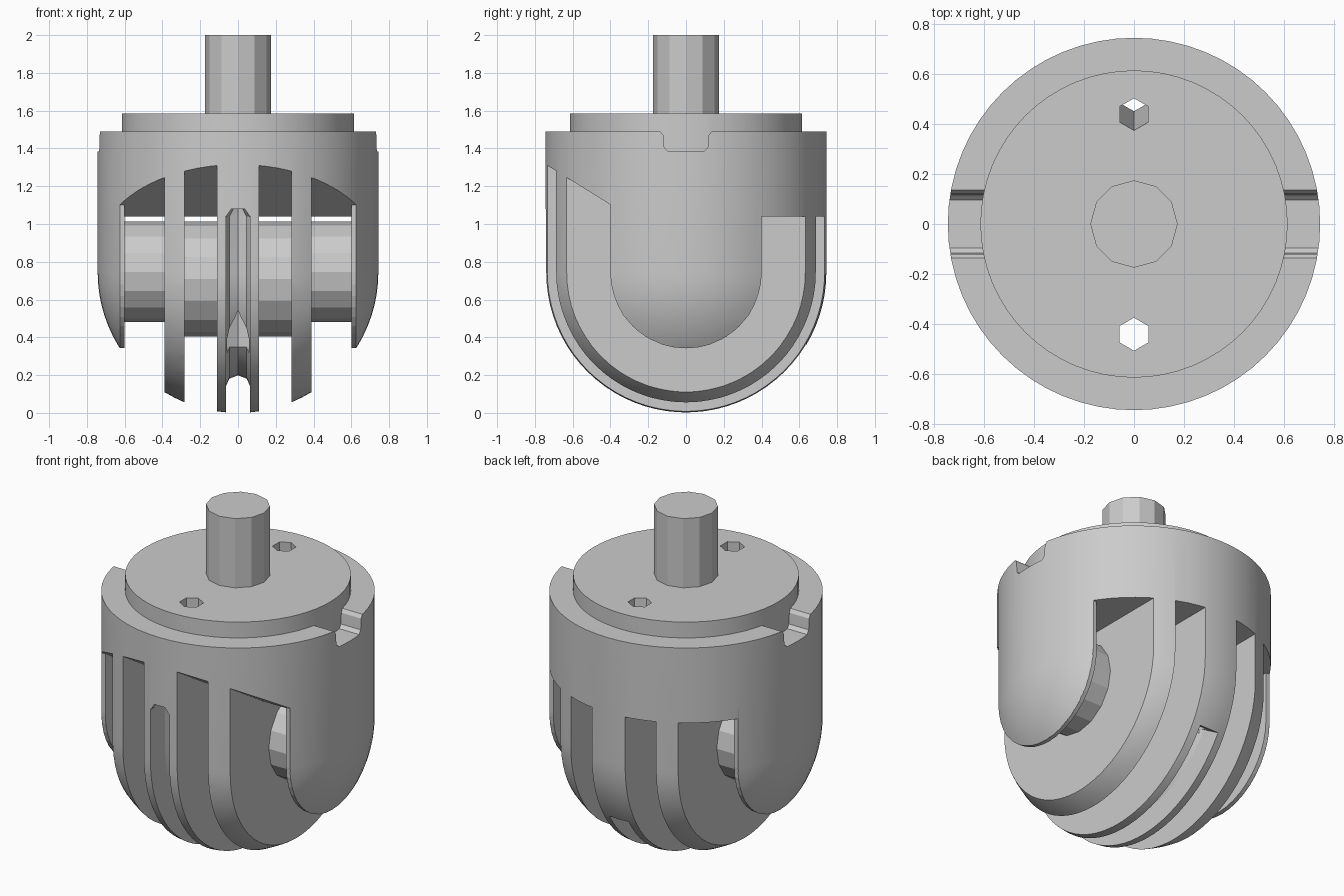
import bpy, bmesh
from math import pi, sin, cos, radians
from mathutils import Vector, Matrix

if "Cube" in bpy.data.objects:
    bpy.data.objects.remove(bpy.data.objects["Cube"])

R = 0.743          # ball and barrel radius, ball centre height


def make(name, bm):
    bmesh.ops.recalc_face_normals(bm, faces=bm.faces)
    me = bpy.data.meshes.new(name)
    bm.to_mesh(me)
    bm.free()
    ob = bpy.data.objects.new(name, me)
    bpy.context.collection.objects.link(ob)
    return ob


def loft(name, rings):
    """Skin closed rings of points and cap both ends."""
    bm = bmesh.new()
    vs = [[bm.verts.new(p) for p in r] for r in rings]
    n = len(vs[0])
    for a, b in zip(vs, vs[1:]):
        for i in range(n):
            j = (i + 1) % n
            bm.faces.new((a[i], a[j], b[j], b[i]))
    bm.faces.new(vs[0])
    bm.faces.new(vs[-1][::-1])
    return make(name, bm)


def slab(name, yz, x0, x1):
    return loft(name, [[(x, y, z) for y, z in yz] for x in (x0, x1)])


def rod(name, a, b, r, sides):
    a, b = Vector(a), Vector(b)
    bm = bmesh.new()
    m = Matrix.Translation((a + b) / 2) @ (b - a).to_track_quat('Z', 'Y').to_matrix().to_4x4()
    bmesh.ops.create_cone(bm, cap_ends=True, segments=sides, radius1=r, radius2=r,
                          depth=(b - a).length, matrix=m)
    return make(name, bm)


def boolean(ob, other, op='DIFFERENCE', keep=False):
    m = ob.modifiers.new(op, 'BOOLEAN')
    m.operation, m.solver, m.object = op, 'EXACT', other
    bpy.context.view_layer.objects.active = ob
    bpy.ops.object.modifier_apply(modifier=m.name)
    if not keep:
        bpy.data.objects.remove(other)


def smooth(ob, angle):
    bpy.ops.object.select_all(action='DESELECT')
    ob.select_set(True)
    bpy.context.view_layer.objects.active = ob
    bpy.ops.object.shade_smooth_by_angle(angle=radians(angle))


# round-nosed barrel
SEG = 64
profile = [(R * sin(t), R - R * cos(t)) for t in [pi / 2 * i / 20 for i in range(1, 21)]]
profile[0:0] = [(0.008, 0.0)]
profile.append((R, 1.49))
body = loft('finned_body', [[(r * cos(2 * pi * i / SEG), r * sin(2 * pi * i / SEG), z)
                             for i in range(SEG)] for r, z in profile])

# slots between the fins, with a ceiling that slopes up to the front
slot = [(-1, 1.475), (-0.3, 1.04), (1, 1.04), (1, -0.5), (-1, -0.5)]
for s in (-1, 1):
    for a, b in ((0.11, 0.283), (0.39, 0.625)):
        boolean(body, slab('slot_cutter', slot, s * a, s * b))

# notches in the top rim
for s in (-1, 1):
    notch = [(-0.135, 1.6), (-0.135, 1.49), (-0.12, 1.47), (-0.115, 1.405), (-0.095, 1.385),
             (0.095, 1.385), (0.115, 1.405), (0.12, 1.47), (0.135, 1.49), (0.135, 1.6)]
    boolean(body, slab('notch_cutter', notch, s * 0.55, s * 0.8))

# top cap, joined to the barrel
boolean(body, rod('top_cap', (0, 0, 1.3), (0, 0, 1.585), 0.613, 64), 'UNION')

# round-floored groove running around the middle fin
section = [(-0.063, 0.95), (-0.063, 0.60), (-0.045, 0.562), (0, 0.545),
           (0.045, 0.562), (0.063, 0.60), (0.063, 0.95)]
rings = [[(x * k, -r, z) for x, r in section] for z, k in ((1.08, 0.55), (1.04, 1))]
for i in range(25):
    t = radians(180 + 149 * i / 24)
    rings.append([(x, r * cos(t), R + r * sin(t)) for x, r in section])
boolean(body, loft('groove_cutter', rings))

# cable holes from the cap down into the groove
boolean(body, rod('front_hole_cutter', (0, -0.44, 1.7), (0, -0.44, 0.1), 0.066, 6))
boolean(body, rod('back_hole_cutter', (0, 0.43, 1.7), (0, 0.53, 0.2), 0.064, 6))
smooth(body, 20)

# rounded inner plates on the side walls
u_shape = [(0.4, 1.1), (-0.4, 1.1)] + [(-0.4 * cos(t), R - 0.4 * sin(t))
                                       for t in [pi * i / 20 for i in range(21)]]
for s, side in ((-1, 'left'), (1, 'right')):
    slab(side + '_inner_plate', u_shape, s * 0.6, s * 0.626)

# axle and its thicker hub inside the middle fins
rod('axle', (-0.61, 0, R + 0.003), (0.61, 0, R + 0.003), 0.266, 16)
rod('axle_hub', (-0.34, 0, 0.708), (0.34, 0, 0.708), 0.304, 16)

# top shaft
rod('shaft', (0, 0, 1.55), (0, 0, 2.0), 0.174, 12)
